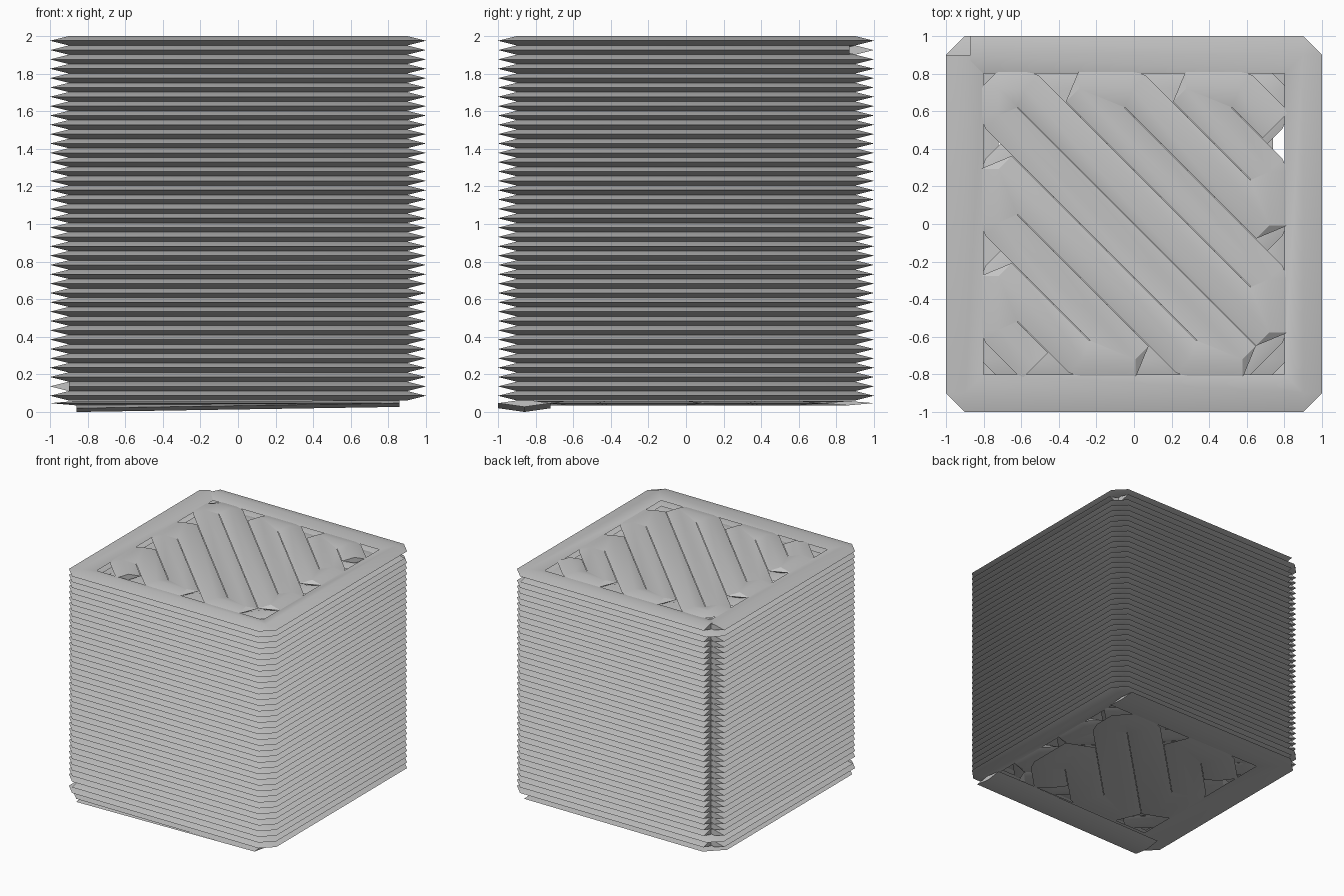
import bpy, bmesh, math
from mathutils import Vector

cube = bpy.data.objects.get("Cube")
if cube:
    bpy.data.objects.remove(cube, do_unlink=True)

grey = bpy.data.materials.new("plain_grey")
grey.use_nodes = True
colour = (0.55, 0.55, 0.55, 1)
grey.diffuse_color = colour
grey.node_tree.nodes["Principled BSDF"].inputs["Base Color"].default_value = colour

LAYERS, PITCH, TOP_Z = 40, 0.0497, 1.975


def bead(bm, path, w, h):
    """Diamond-section bead along an open path, bevelled on the outside of turns."""
    pts = [Vector(p) for p in path]
    dirs = [(b - a).to_2d().normalized() for a, b in zip(pts, pts[1:])]
    norms = [Vector((-d.y, d.x, 0)) for d in dirs]
    rings, turns, last = [], [], len(pts) - 1
    for i, p in enumerate(pts):
        top = bm.verts.new(p + Vector((0, 0, h)))
        low = bm.verts.new(p - Vector((0, 0, h)))
        n_in, n_out = norms[max(i - 1, 0)], norms[min(i, last - 1)]
        sides = []
        for s in (1, -1):
            if 0 < i < last:
                inner = n_in.cross(n_out).z * s > 0
                if inner:
                    v = bm.verts.new(p + (n_in + n_out) * (s * w / (1 + n_in.dot(n_out))))
                    sides.append((v, v))
                else:
                    a = bm.verts.new(p + n_in * s * w)
                    b = bm.verts.new(p + n_out * s * w)
                    sides.append((a, b))
                    turns += [(a, b, top), (b, a, low)]
            else:
                v = bm.verts.new(p + n_in * s * w)
                sides.append((v, v))
        (l_in, l_out), (r_in, r_out) = sides
        rings.append(((l_in, top, r_in, low), (l_out, top, r_out, low)))
    for (_, a), (b, _) in zip(rings, rings[1:]):
        for k in range(4):
            j = (k + 1) % 4
            bm.faces.new((a[k], a[j], b[j], b[k]))
    for t in turns:
        bm.faces.new(t)
    bm.faces.new(rings[0][0])
    bm.faces.new(rings[-1][1])


def wall_path(c, z, seam, trim=0.03):
    """Square loop starting and ending at the seam corner."""
    corners = [(-c, c), (c, c), (c, -c), (-c, -c)]
    loop = [Vector((*corners[(seam + k) % 4], z)) for k in range(5)]
    loop[0] += (loop[1] - loop[0]).normalized() * trim
    return loop


def infill_path(lim, step, z, flip):
    """Diagonal zigzag joined along the inside of the wall."""
    half = int((2 * lim - 0.08) / step + 0.5)
    sums = [step * (i + 0.5) for i in range(-half, half)]
    path, prev = [], None
    for i, s in enumerate(sums):
        upper = (s - lim, lim) if s > 0 else (-lim, s + lim)
        lower = (upper[1], upper[0])
        ends = [lower, upper] if i % 2 == 0 else [upper, lower]
        if prev is not None and prev * s < 0:
            path.append((-lim, lim) if ends[0] == upper else (lim, -lim))
        path += ends
        prev = s
    path = [Vector((-x if flip else x, y, z)) for x, y in path]
    # loose ends run slightly on to the wall
    path[0] += (path[0] - path[1]).normalized() * 0.05
    path[-1] += (path[-1] - path[-2]).normalized() * 0.05
    return path


def finish(bm, name):
    bmesh.ops.recalc_face_normals(bm, faces=bm.faces)
    mesh = bpy.data.meshes.new(name)
    bm.to_mesh(mesh)
    bm.free()
    mesh.materials.append(grey)
    obj = bpy.data.objects.new(name, mesh)
    bpy.context.collection.objects.link(obj)
    bpy.ops.object.select_all(action='DESELECT')
    obj.select_set(True)
    bpy.context.view_layer.objects.active = obj
    bpy.ops.object.shade_smooth_by_angle(angle=math.radians(30))


# First layer: wider, flatter beads, with a sloping lead-in along the front
bm = bmesh.new()
z0 = 0.047
bead(bm, wall_path(0.86, z0, 2, 0)[::-1][1:], 0.14, 0.012)
finish(bm, "base_wall")
bm = bmesh.new()
bead(bm, [(-0.86, -0.86, 0.02), (0.86, -0.86, z0)], 0.14, 0.02)
finish(bm, "lead_in_bead")
bm = bmesh.new()
bead(bm, infill_path(0.6, 0.4, z0, True), 0.14, 0.012)
finish(bm, "base_infill")

# Stacked wall loops, with the seam at the back corner on most layers
walls, fill = bmesh.new(), bmesh.new()
special_seams = {2: 3, LAYERS - 2: 1}
for i in range(1, LAYERS):
    z = TOP_Z - PITCH * (LAYERS - 1 - i)
    bead(walls, wall_path(0.9, z, special_seams.get(i, 0)), 0.1, 0.025)
    # Solid infill near the ends, sparse in the core
    solid = i < 3 or i > LAYERS - 5
    bead(fill, infill_path(0.72, 0.285 if solid else 0.855, z, i % 2 == 0), 0.099, 0.025)
finish(walls, "layer_walls")
finish(fill, "layer_infill")
